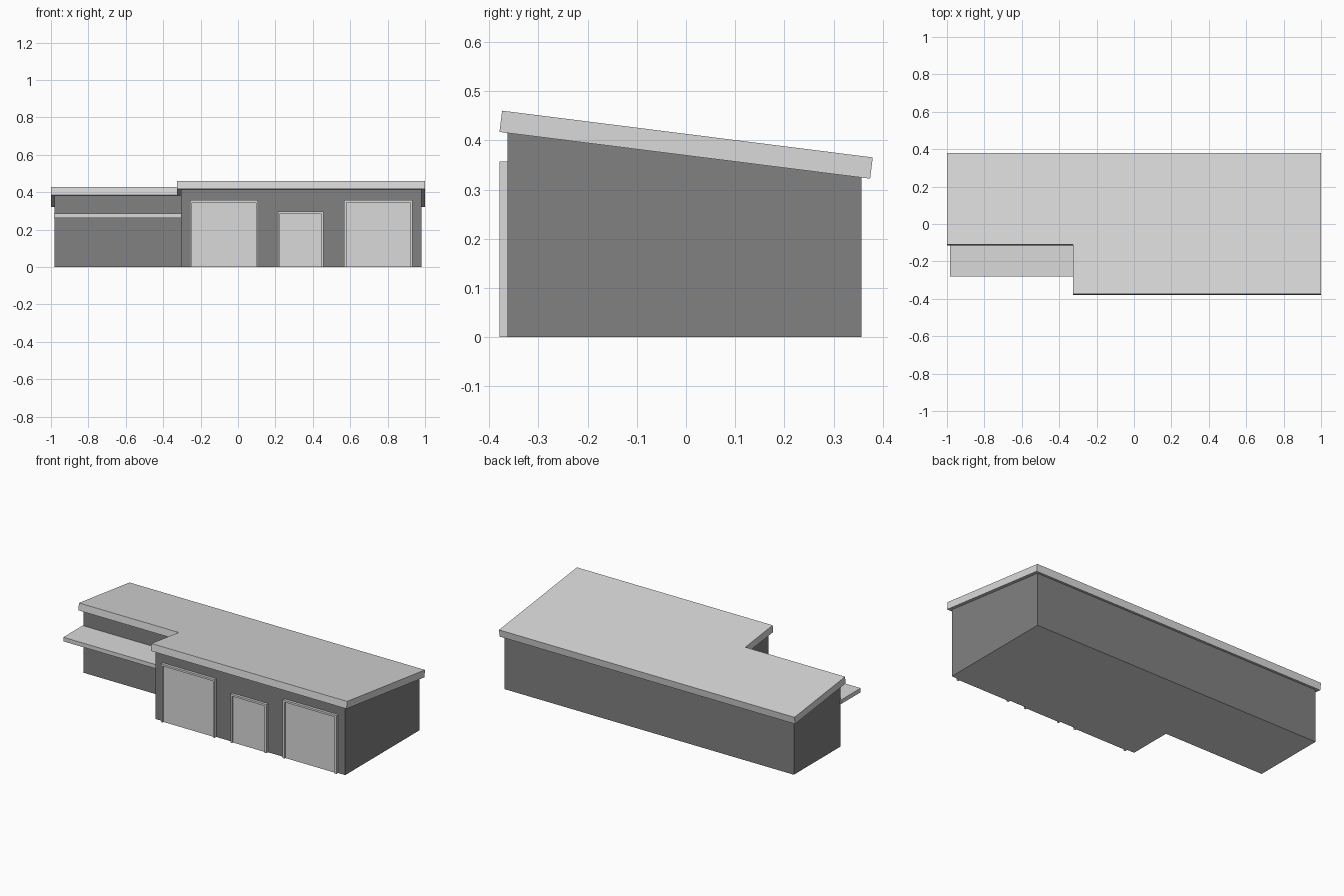
import bpy, bmesh
from mathutils import Vector

if "Cube" in bpy.data.objects:
    bpy.data.objects.remove(bpy.data.objects["Cube"])


def material(name, value):
    m = bpy.data.materials.new(name)
    m.diffuse_color = (value, value, value, 1)
    m.use_nodes = True
    m.node_tree.nodes["Principled BSDF"].inputs["Base Color"].default_value = m.diffuse_color
    return m


LIGHT = material("light grey", 0.70)
DARK = material("dark grey", 0.22)


def under(y):
    """Height of the sloping roof underside."""
    return 0.417 - 0.126 * (y + 0.379)


def prism(name, bottom, top, mats):
    """Solid between two matching outlines."""
    bm = bmesh.new()
    a = [bm.verts.new(p) for p in bottom]
    b = [bm.verts.new(p) for p in top]
    n = len(a)
    bm.faces.new(a[::-1])
    bm.faces.new(b)
    for i in range(n):
        j = (i + 1) % n
        bm.faces.new((a[i], a[j], b[j], b[i]))
    bmesh.ops.recalc_face_normals(bm, faces=bm.faces)
    if len(mats) > 1:  # downward faces take the second colour
        for f in bm.faces:
            f.material_index = 1 if f.normal.z < -0.7 else 0
    me = bpy.data.meshes.new(name)
    bm.to_mesh(me)
    bm.free()
    for m in mats:
        me.materials.append(m)
    ob = bpy.data.objects.new(name, me)
    bpy.context.collection.objects.link(ob)
    return ob


def box(name, x0, x1, y0, y1, z0, z1, mat):
    pts = [(x0, y0), (x1, y0), (x1, y1), (x0, y1)]
    return prism(name, [(x, y, z0) for x, y in pts], [(x, y, z1) for x, y in pts], [mat])


def l_shape(x0, xm, x1, front, wing, back):
    """L outline: deep block on the right, shallow wing on the left."""
    return [(x0, wing), (xm, wing), (xm, front), (x1, front), (x1, back), (x0, back)]


# walls, cut off along the roof slope, with a light floor face
plan = l_shape(-0.98, -0.305, 0.98, -0.363, -0.095, 0.357)
prism("walls", [(x, y, 0) for x, y in plan], [(x, y, under(y)) for x, y in plan], [DARK, LIGHT])

# sloping roof slab with square-cut edges
low = [Vector((x, y, under(y))) for x, y in l_shape(-1, -0.325, 1, -0.379, -0.115, 0.374)]
up = Vector((0, 0.126, 1)).normalized() * 0.0435
prism("roof", low, [p + up for p in low], [LIGHT])

# canopy over the wing front
box("canopy", -0.985, -0.305, -0.282, -0.09, 0.262, 0.287, LIGHT)

# doors with raised frames
W = 0.012
for i, (x0, x1, h) in enumerate([(-0.257, 0.107, 0.357), (0.213, 0.457, 0.298), (0.568, 0.932, 0.357)], 1):
    box(f"door_panel_{i}", x0 + W, x1 - W, -0.370, -0.362, 0, h - W, LIGHT)
    # frame: an upside-down U extruded outward
    u = [(x0, 0), (x0 + W, 0), (x0 + W, h - W), (x1 - W, h - W),
         (x1 - W, 0), (x1, 0), (x1, h), (x0, h)]
    prism(f"door_frame_{i}", [(x, -0.379, z) for x, z in u],
          [(x, -0.36, z) for x, z in u], [LIGHT])
